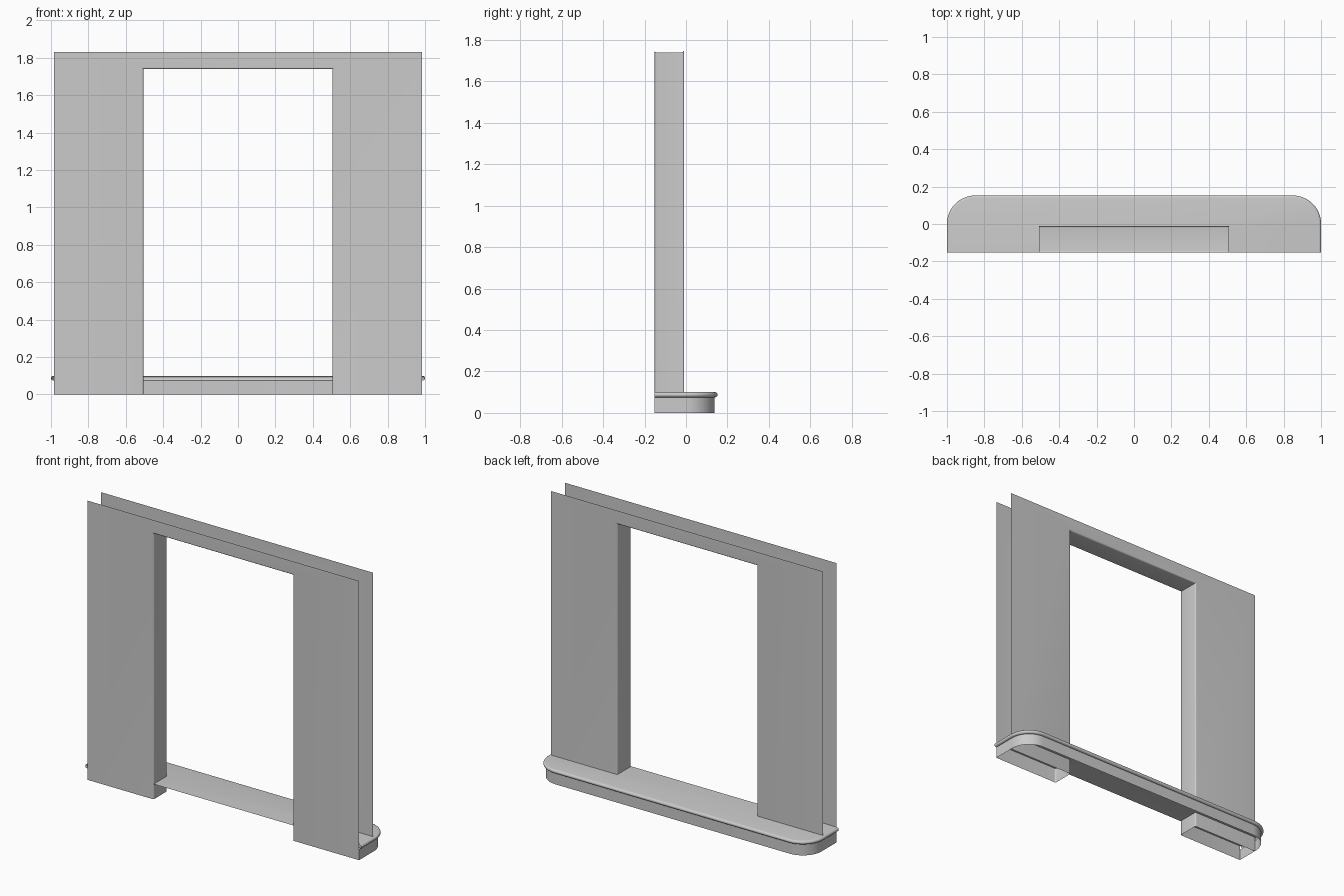
import bpy
import bmesh
from math import sin, cos, pi, radians

FRONT, BACK = -0.153, -0.01           # the two wall planes
HALF_W, TOP = 0.985, 1.83             # outer wall size
OPEN_W, OPEN_H, ROUND = 0.505, 1.74, 0.01
SILL_TOP, SILL_LOW = 0.10, 0.075
CORNER = 0.137                        # base corner radius
NOSE = (SILL_TOP - SILL_LOW) / 2

cube = bpy.data.objects.get("Cube")
if cube:
    bpy.data.objects.remove(cube, do_unlink=True)

grey = bpy.data.materials.new("plain_grey")
grey.use_nodes = True
colour = (0.6, 0.6, 0.6, 1)
grey.diffuse_color = colour
grey.node_tree.nodes["Principled BSDF"].inputs["Base Color"].default_value = colour


def loft(name, rows, cap=False):
    """Skin a list of equal-length point rows into one open sheet."""
    bm = bmesh.new()
    grid = [[bm.verts.new(p) for p in row] for row in rows]
    for a, b in zip(grid, grid[1:]):
        for i in range(len(a) - 1):
            bm.faces.new((a[i], a[i + 1], b[i + 1], b[i]))
    if cap:
        bm.faces.new(grid[-1])
    bmesh.ops.recalc_face_normals(bm, faces=bm.faces)
    mesh = bpy.data.meshes.new(name)
    bm.to_mesh(mesh)
    bm.free()
    mesh.materials.append(grey)
    obj = bpy.data.objects.new(name, mesh)
    bpy.context.collection.objects.link(obj)
    bpy.ops.object.select_all(action='DESELECT')
    obj.select_set(True)
    bpy.context.view_layer.objects.active = obj
    bpy.ops.object.shade_smooth_by_angle(angle=radians(35))
    return obj


def arch(w, h, y):
    return [(-w, y, 0), (-w, y, h), (w, y, h), (w, y, 0)]


def outline(offset, z):
    """Base outline: straight front ends, rounded back corners."""
    r = CORNER + offset
    cx, cy = HALF_W - CORNER, 0.0
    half = [(HALF_W + offset, FRONT, z)]
    for i in range(13):
        t = pi / 2 * i / 12
        half.append((cx + r * cos(t), cy + r * sin(t), z))
    return half + [(-x, y, z) for x, y, z in reversed(half)]


# Doorway: front sheet, rounded reveal, back sheet
steps = [pi / 2 * i / 5 for i in range(6)]
lip = [(ROUND * (1 - sin(t)), ROUND * (1 - cos(t))) for t in steps]
rows = [arch(HALF_W, TOP, FRONT)]
rows += [arch(OPEN_W + d, OPEN_H + d, FRONT + e) for d, e in lip]
rows += [arch(OPEN_W + d, OPEN_H + d, BACK - e) for d, e in reversed(lip)]
rows += [arch(HALF_W, TOP, BACK)]
loft("doorway_wall", rows)

# Base skirt below the sill
loft("base_skirt", [outline(0, 0), outline(0, SILL_LOW)])

# Sill: half-round nosing closed by the floor sheet
nosing = [outline(0, SILL_LOW)]
for i in range(9):
    t = -pi / 2 + pi * i / 8
    nosing.append(outline(0.003 + NOSE * cos(t),
                          SILL_LOW + NOSE * (1 + sin(t))))
loft("sill", nosing, cap=True)
